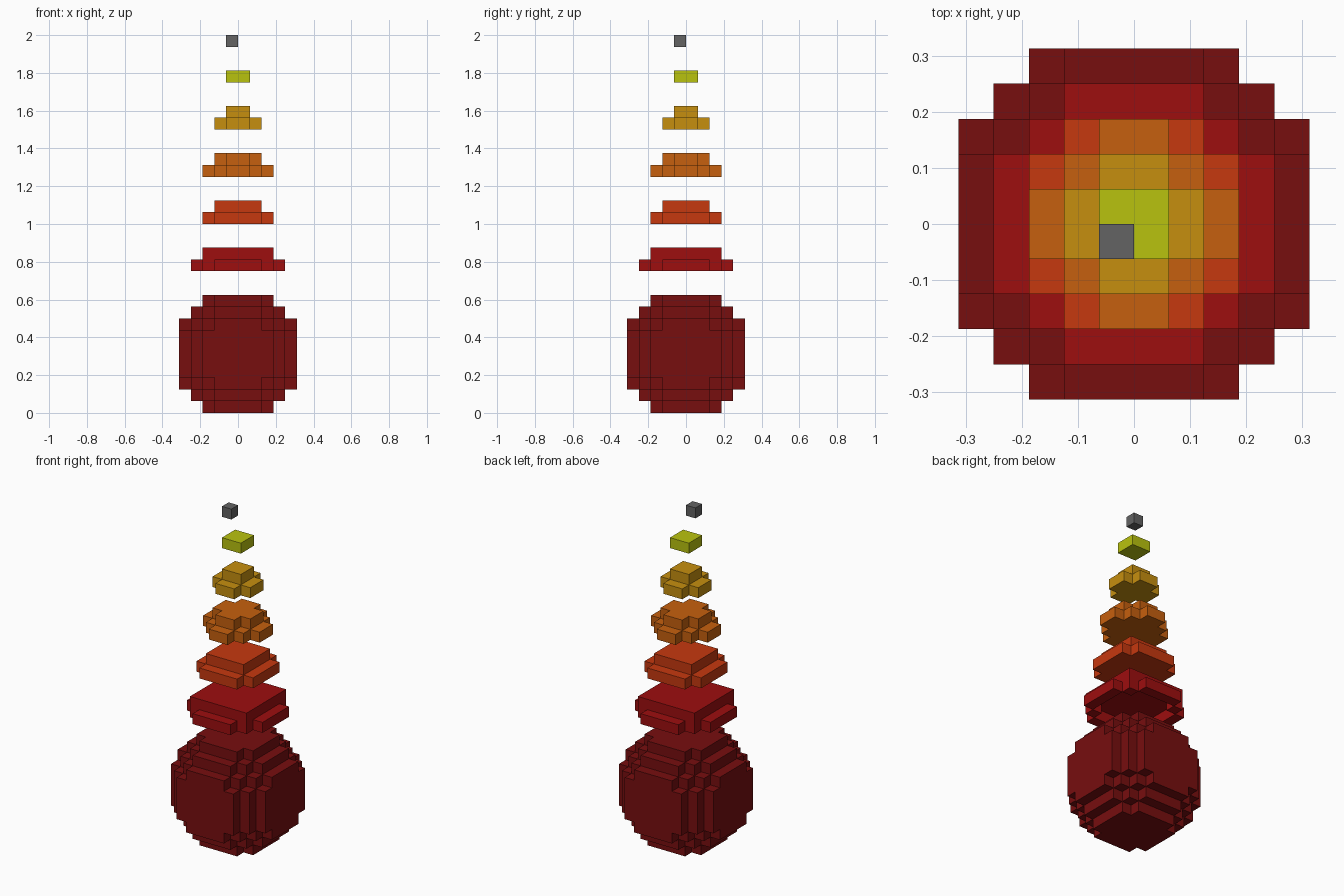
import bpy, bmesh, math
from mathutils import Vector

if "Cube" in bpy.data.objects:
    bpy.data.objects.remove(bpy.data.objects["Cube"])

U = 1 / 16  # size of one block


def material(name, rgb):
    lin = [((c / 255 + 0.055) / 1.055) ** 2.4 for c in rgb]
    m = bpy.data.materials.new(name)
    m.diffuse_color = (*lin, 1)
    m.use_nodes = True
    m.node_tree.nodes["Principled BSDF"].inputs["Base Color"].default_value = m.diffuse_color
    return m


def build(name, cells, mat):
    """Skin a set of unit block positions, then merge the flat areas."""
    bm = bmesh.new()
    for c in cells:
        for axis in range(3):
            for s in (-1, 1):
                n = list(c)
                n[axis] += s
                if tuple(n) in cells:
                    continue
                a, b = (axis + 1) % 3, (axis + 2) % 3
                verts = []
                for da, db in ((0, 0), (1, 0), (1, 1), (0, 1))[::s]:
                    p = Vector(c)
                    p[axis] += (s + 1) // 2
                    p[a] += da
                    p[b] += db
                    verts.append(bm.verts.new(p * U))
                bm.faces.new(verts)
    bmesh.ops.remove_doubles(bm, verts=bm.verts, dist=1e-4)
    bmesh.ops.dissolve_limit(bm, angle_limit=0.01, verts=bm.verts, edges=bm.edges)
    me = bpy.data.meshes.new(name)
    bm.to_mesh(me)
    bm.free()
    me.materials.append(mat)
    bpy.context.collection.objects.link(bpy.data.objects.new(name, me))


def disc(z, rows):
    """Layer of blocks; rows[i] is the half width at i blocks from the middle."""
    return {(x, y, z) for i, w in enumerate(rows)
            for y in (i, -1 - i) for x in range(-w, w)}


# Large round body
ball = {(x, y, z) for x in range(-5, 5) for y in range(-5, 5) for z in range(10)
        if (x + .5) ** 2 + (y + .5) ** 2 + (z - 4.5) ** 2 < 30}
build("round_body", ball, material("dark red", (119, 14, 15)))

# Stacked caps, shrinking upward; the lowest one is hollow underneath
cap = disc(12, (4, 4, 3, 2)) - disc(12, (3, 3, 2))
build("lowest_cap", cap | disc(13, (3, 3, 3)), material("red", (157, 14, 15)))
build("second_cap", disc(16, (3, 3, 2)) | disc(17, (2, 2)),
      material("red orange", (198, 56, 15)))
build("third_cap", disc(20, (3, 2, 1)) | disc(21, (2, 1)),
      material("orange", (198, 96, 14)))
build("fourth_cap", disc(24, (2, 1)) | disc(25, (1,)),
      material("gold", (198, 143, 15)))
build("top_plate", disc(28, (1,)), material("yellow green", (185, 194, 15)))

# Single block at the tip
build("tip_block", {(-1, -1, 31)}, material("grey", (99, 99, 99)))
